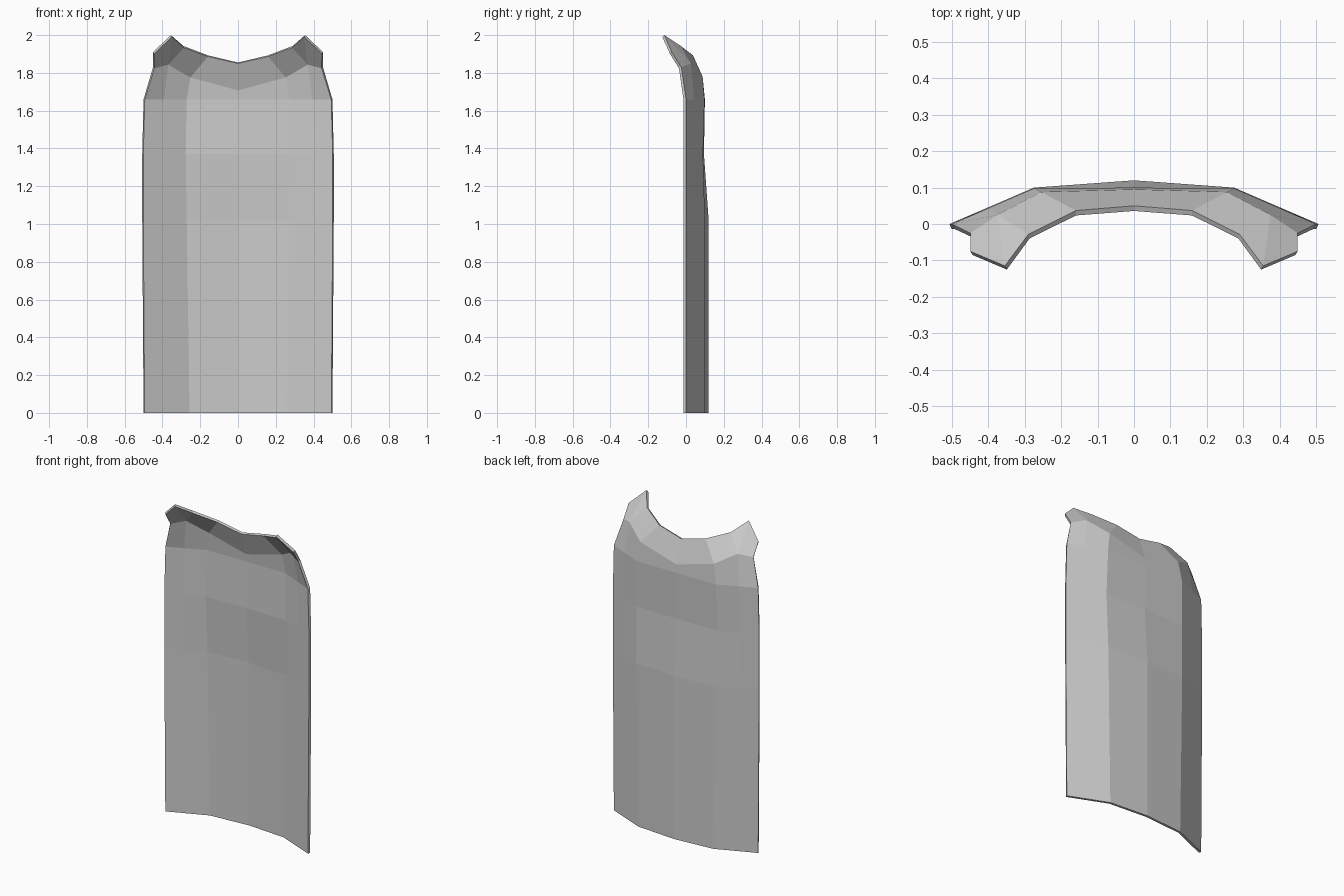
import bpy
import bmesh

cube = bpy.data.objects.get("Cube")
if cube:
    bpy.data.objects.remove(cube, do_unlink=True)

grey = bpy.data.materials.new("plain grey")
colour = (0.6, 0.6, 0.6, 1)
grey.diffuse_color = colour
grey.use_nodes = True
grey.node_tree.nodes["Principled BSDF"].inputs["Base Color"].default_value = colour


def body_row(z, mid_y, fold_x, fold_y, edge_x, edge_y):
    """Half of one row across the hanging cloth: spine, fold, side, edge."""
    side_x, side_y = fold_x * 0.45 + edge_x * 0.55, fold_y * 0.45 + edge_y * 0.55
    side = (side_x, side_y, z)
    return [(0, mid_y, z), (fold_x, fold_y, z), side, side, (edge_x, edge_y, z)]


# Hanging cloth rows, bottom to top, then shoulder and neck rim
rows = [
    body_row(0, 0.12, 0.26, 0.10, 0.50, 0.0),
    body_row(1.02, 0.12, 0.275, 0.10, 0.507, 0.0),
    body_row(1.37, 0.095, 0.28, 0.09, 0.507, 0.0),
    body_row(1.66, 0.10, 0.275, 0.098, 0.50, 0.0),
]
shoulder = (0.375, 0.025, 1.85)
rows.append([(0, 0.095, 1.71), (0.255, 0.088, 1.78), shoulder, shoulder,
             (0.45, -0.025, 1.83)])
rows.append([(0, 0.05, 1.855), (0.16, 0.037, 1.893), (0.29, -0.028, 1.943),
             (0.355, -0.115, 2.0), (0.45, -0.075, 1.91)])

# Half sheet, with repeated points collapsed into triangles
bm = bmesh.new()
verts = {}
for row in rows:
    for point in row:
        if point not in verts:
            verts[point] = bm.verts.new(point)
for low, high in zip(rows, rows[1:]):
    for i in range(len(low) - 1):
        ring = dict.fromkeys([low[i + 1], low[i], high[i], high[i + 1]])
        if len(ring) > 2:
            bm.faces.new([verts[p] for p in ring])
mesh = bpy.data.meshes.new("cape")
bm.to_mesh(mesh)
bm.free()
mesh.materials.append(grey)

cape = bpy.data.objects.new("cape", mesh)
bpy.context.collection.objects.link(cape)

# Mirror the half and give the cloth its thickness towards the front
mirror = cape.modifiers.new("mirror", "MIRROR")
mirror.use_clip = True
solid = cape.modifiers.new("thickness", "SOLIDIFY")
solid.thickness = 0.015
solid.offset = -1
